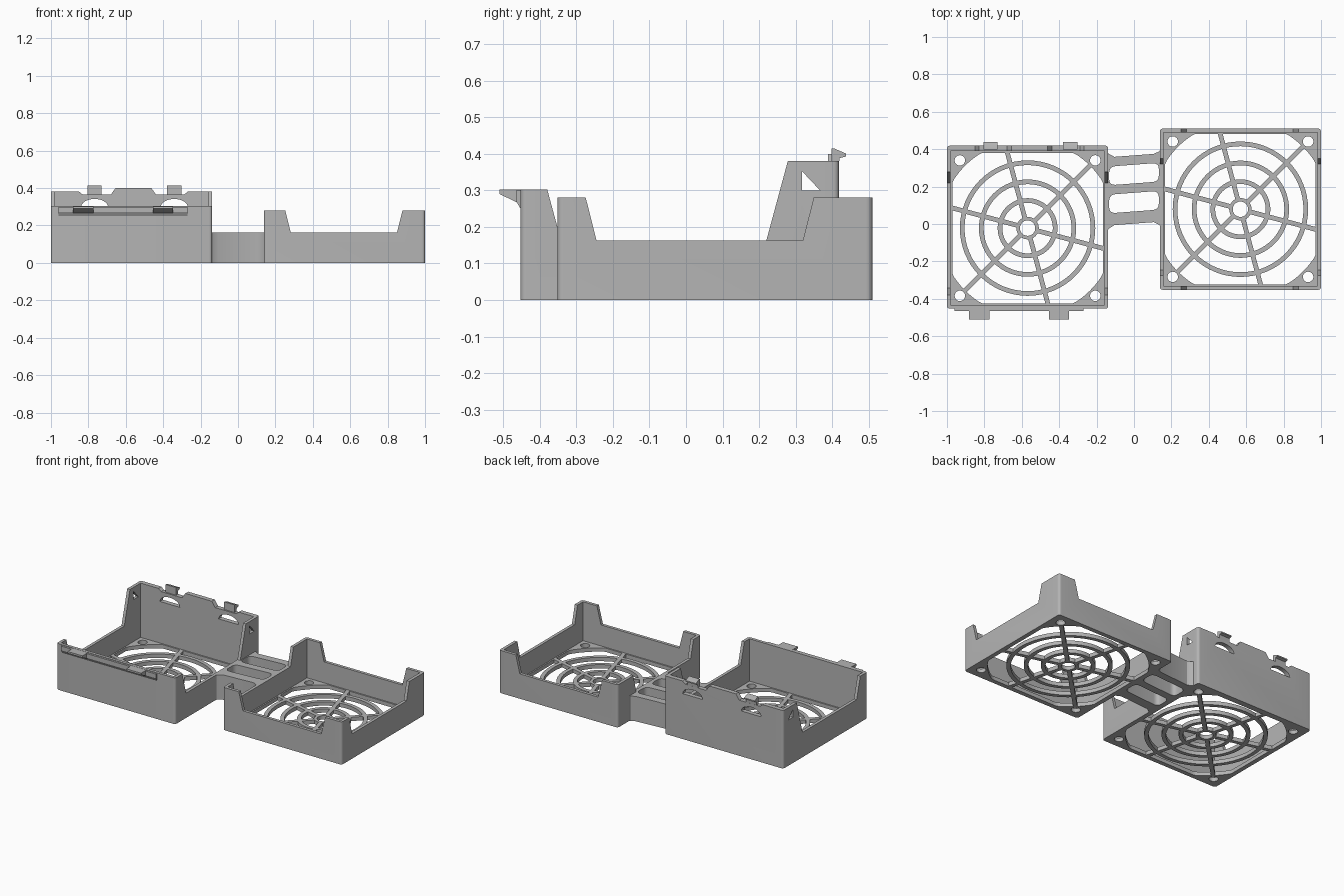
import bpy, bmesh, math
from mathutils import Matrix, Vector

cube = bpy.data.objects.get("Cube")
if cube:
    bpy.data.objects.remove(cube)

grey = bpy.data.materials.new("plain_grey")
grey.use_nodes = True
COLOUR = (0.46, 0.46, 0.46, 1)
grey.diffuse_color = COLOUR
grey.node_tree.nodes["Principled BSDF"].inputs["Base Color"].default_value = COLOUR

# Columns: where the drawing's right, up and extrusion directions go
FRAMES = {
    "x": Matrix(((0, 0, 1), (1, 0, 0), (0, 1, 0))),
    "y": Matrix(((1, 0, 0), (0, 0, -1), (0, 1, 0))),
    "z": Matrix.Identity(3),
}
AXES = {"x": Vector((1, 0, 0)), "y": Vector((0, 1, 0)), "z": Vector((0, 0, 1))}
parts = []


def plate(name, axis, lo, hi, outlines):
    """Extrude outlines (first is the edge, the rest are holes) along an axis."""
    curve = bpy.data.curves.new(name, "CURVE")
    curve.dimensions = "2D"
    curve.fill_mode = "BOTH"
    curve.extrude = (hi - lo) / 2
    for outline in outlines:
        spline = curve.splines.new("POLY")
        spline.points.add(len(outline) - 1)
        for point, (a, b) in zip(spline.points, outline):
            point.co = (a, b, 0, 1)
        spline.use_cyclic_u = True
    temp = bpy.data.objects.new(name, curve)
    mesh = bpy.data.meshes.new_from_object(temp)
    bpy.data.objects.remove(temp)
    bm = bmesh.new()
    bm.from_mesh(mesh)
    bmesh.ops.remove_doubles(bm, verts=bm.verts, dist=1e-5)
    bm.transform(Matrix.Translation(AXES[axis] * (lo + hi) / 2) @ FRAMES[axis].to_4x4())
    bmesh.ops.recalc_face_normals(bm, faces=bm.faces)
    bm.to_mesh(mesh)
    bm.free()
    mesh.name = name
    mesh.materials.clear()
    mesh.materials.append(grey)
    obj = bpy.data.objects.new(name, mesh)
    bpy.context.scene.collection.objects.link(obj)
    parts.append(obj)
    return obj


def cut(target, cutters):
    for cutter in cutters:
        mod = target.modifiers.new("cut", "BOOLEAN")
        mod.operation = "DIFFERENCE"
        mod.solver = "EXACT"
        mod.object = cutter
    bpy.context.view_layer.update()
    graph = bpy.context.evaluated_depsgraph_get()
    mesh = bpy.data.meshes.new_from_object(target.evaluated_get(graph))
    target.modifiers.clear()
    target.data = mesh
    for cutter in cutters:
        parts.remove(cutter)
        bpy.data.objects.remove(cutter)


def rounded(points, radius, steps=5):
    result = []
    for i, p in enumerate(points):
        p, before, after = Vector(p), Vector(points[i - 1]), Vector(points[(i + 1) % len(points)])
        a = p + (before - p).normalized() * radius
        b = p + (after - p).normalized() * radius
        for k in range(steps + 1):
            t = k / steps
            q = a * (1 - t) ** 2 + p * 2 * t * (1 - t) + b * t * t
            result.append((q.x, q.y))
    return result


def rect(x0, x1, y0, y1):
    return [(x0, y0), (x1, y0), (x1, y1), (x0, y1)]


def circle(cx, cy, r, n=64, limit=9):
    clamp = lambda v: max(-limit, min(limit, v))
    turns = [2 * math.pi * i / n for i in range(n)]
    return [(cx + clamp(r * math.cos(t)), cy + clamp(r * math.sin(t))) for t in turns]


HALF, WALL, FLOOR, LOW = 0.431, 0.02, 0.025, 0.163


def tray(side, cx, cy, height, back=0.0):
    """Grille floor with a wall ring; returns the ring for cutting."""
    x0, x1, y0, y1 = cx - HALF, cx + HALF, cy - HALF, cy + HALF + back
    outer = rounded(rect(x0, x1, y0, y1), 0.018)
    inner = rect(x0 + WALL, x1 - WALL, y0 + WALL, y1 - WALL - back)
    base = rect(x0 + 0.01, x1 - 0.01, y0 + 0.01, y1 - 0.01)
    holes = [circle(cx + sx * 0.362, cy + sy * 0.362, 0.028, 24)
             for sx in (-1, 1) for sy in (-1, 1)]
    plate(side + "_floor", "z", 0, FLOOR, [base, circle(cx, cy, 0.472, 128, 0.402)] + holes)
    for i, r in enumerate((0.06, 0.16, 0.26, 0.362)):
        width = 0.019 if i == 0 else 0.025
        plate(f"{side}_grille_ring_{i + 1}", "z", 0, FLOOR,
              [circle(cx, cy, r), circle(cx, cy, r - width)])
    for i in range(6):
        angle = math.radians(45 + 60 * i)
        reach = 0.48 if i % 3 == 0 else 0.422
        c, s = math.cos(angle), math.sin(angle)
        bar = [(cx + a * c - b * s, cy + a * s + b * c)
               for a, b in rect(0.05, reach, -0.0125, 0.0125)]
        plate(f"{side}_grille_spoke_{i + 1}", "z", 0, FLOOR, [bar])
    return plate(side + "_walls", "z", 0, height, [outer, inner])


# Left-hand tray in the front view: tall back, clipped front
LX, LY = -0.569, -0.022
ring = tray("clip_tray", LX, LY, 0.40, 0.01)
side_notch = [(-0.6, 0.303), (-0.38, 0.303), (-0.342, LOW), (0.22, LOW),
              (0.28, 0.385), (0.28, 0.5), (-0.6, 0.5)]
top_notch = [(-1.1, 0.381), (-0.85, 0.381), (-0.83, 0.365), (-0.68, 0.365),
             (-0.655, 0.5), (-1.1, 0.5)]
top_notch[4:4] = [(-0.655, 0.40)]
mirrored = [(2 * LX + 0.02 - x, z) for x, z in top_notch]
cutters = [
    plate("side_cutter", "x", -1.2, -0.05, [side_notch]),
    plate("triangle_cutter", "x", -1.2, -0.05, [[(0.318, 0.30), (0.367, 0.30), (0.318, 0.352)]]),
    plate("top_cutter_a", "y", 0.2, 0.6, [top_notch]),
    plate("top_cutter_b", "y", 0.2, 0.6, [mirrored]),
]
CLIPS = (-0.767, -0.341)
for x in CLIPS:
    arch = [(x + 0.072 * math.cos(math.pi * i / 16), 0.298 + 0.044 * math.sin(math.pi * i / 16))
            for i in range(17)]
    cutters.append(plate("arch_cutter", "y", 0.3, 0.6, [arch]))
cut(ring, cutters)

# Barbed clips on the back, lip and hooks on the front
barb = [(0.398, 0.355), (0.398, 0.415), (0.405, 0.415), (0.438, 0.401),
        (0.438, 0.393), (0.42, 0.388), (0.418, 0.355)]
hook = [(-0.44, 0.265), (-0.465, 0.268), (-0.51, 0.29), (-0.51, 0.302), (-0.44, 0.302)]
lip = [(-0.44, 0.25), (-0.453, 0.25), (-0.466, 0.272), (-0.466, 0.3), (-0.44, 0.3)]
for i, x in enumerate(CLIPS):
    plate(f"back_clip_{i + 1}", "x", x - 0.038, x + 0.038, [barb])
    plate(f"front_hook_{i + 1}", "x", x - 0.114, x - 0.006, [hook])
plate("front_lip", "x", -0.96, -0.27, [lip])

# Other tray: four corner posts above low walls
RX, RY = 0.569, 0.079
ring = tray("post_tray", RX, RY, 0.28)


def trough(a0, a1):
    return [(a0, LOW), (a1, LOW), (a1 + 0.03, 0.282), (a1 + 0.03, 0.4),
            (a0 - 0.03, 0.4), (a0 - 0.03, 0.282)]


cut(ring, [plate("post_cutter_x", "x", 0.05, 1.2, [trough(-0.245, 0.32)]),
           plate("post_cutter_y", "y", -0.5, 0.7, [trough(0.282, 0.85)])])

# Bridge of three slanted bars between the trays
TILT = 0.075
slant = lambda pts: [(x, y + TILT * x) for x, y in pts]
edge = [(-0.145, -0.035), (-0.135, -0.015), (-0.105, 0.002), (0.105, 0.002), (0.135, -0.015),
        (0.145, -0.03), (0.145, 0.395), (0.135, 0.378), (0.105, 0.367), (-0.105, 0.367),
        (-0.135, 0.385), (-0.145, 0.40)]
slots = [slant(rounded(rect(-0.133, 0.133, y, y + 0.1), 0.035)) for y in (0.067, 0.217)]
plate("bridge", "z", 0, LOW, [slant(edge)] + slots)

# Smooth the round parts, keep edges sharp
bpy.ops.object.select_all(action="DESELECT")
for obj in parts:
    obj.select_set(True)
bpy.context.view_layer.objects.active = parts[0]
bpy.ops.object.shade_smooth_by_angle(angle=math.radians(30))
